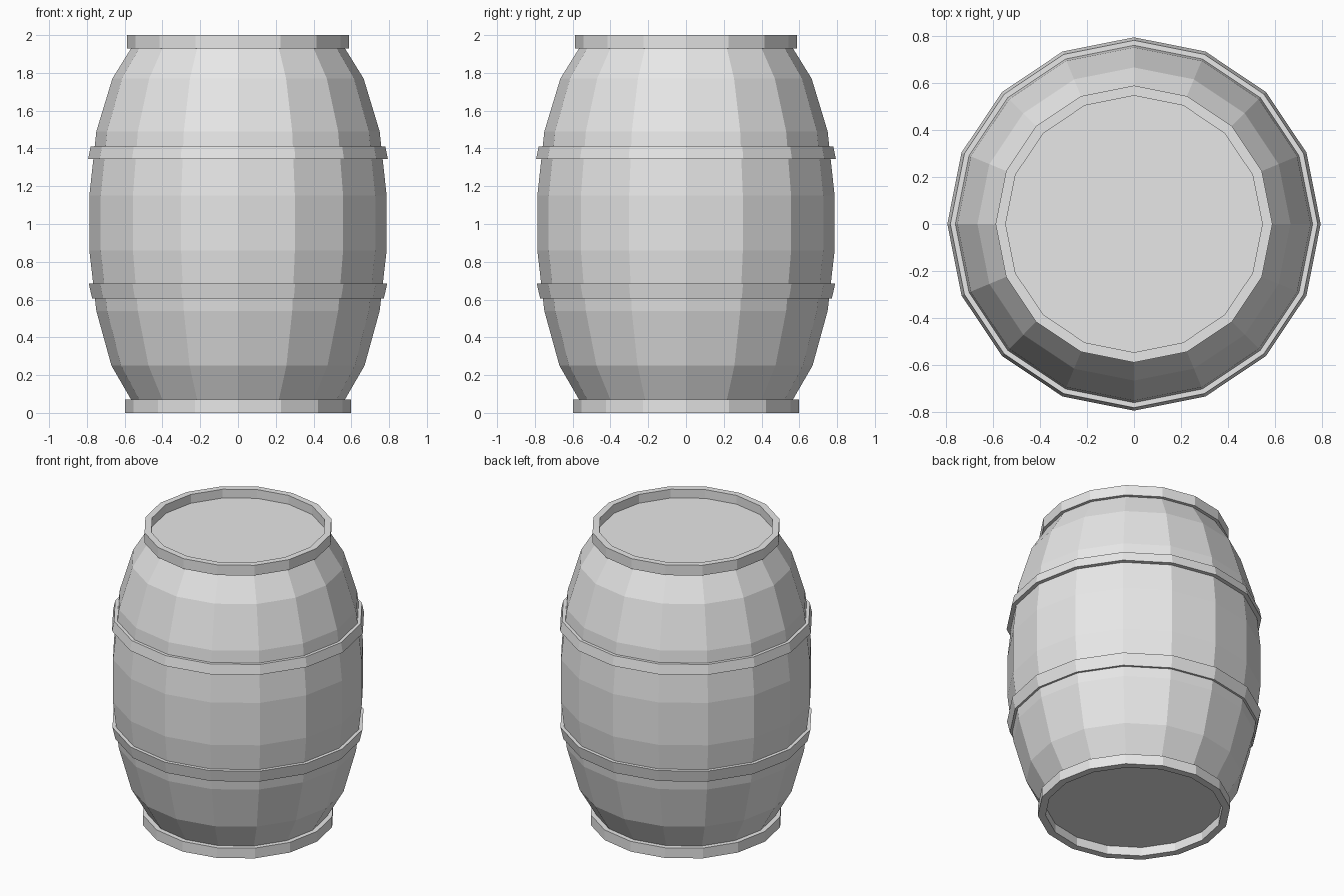
import bpy, bmesh, math

SIDES = 16

cube = bpy.data.objects.get("Cube")
if cube:
    bpy.data.objects.remove(cube, do_unlink=True)

grey = bpy.data.materials.new("light grey")
grey.use_nodes = True
grey.diffuse_color = (0.8, 0.8, 0.8, 1)
grey.node_tree.nodes["Principled BSDF"].inputs["Base Color"].default_value = (0.8, 0.8, 0.8, 1)


def lathe(name, profile, closed):
    """Turn (radius, z) points round z; closed makes a ring, otherwise the ends are capped."""
    bm = bmesh.new()
    rings = []
    for r, z in profile:
        angles = [2 * math.pi * i / SIDES for i in range(SIDES)]
        rings.append([bm.verts.new((r * math.cos(a), r * math.sin(a), z)) for a in angles])
    pairs = list(zip(rings, rings[1:]))
    if closed:
        pairs.append((rings[-1], rings[0]))
    else:
        bm.faces.new(rings[0])
        bm.faces.new(rings[-1])
    for low, high in pairs:
        for i in range(SIDES):
            j = (i + 1) % SIDES
            bm.faces.new((low[i], low[j], high[j], high[i]))
    bmesh.ops.recalc_face_normals(bm, faces=bm.faces)
    mesh = bpy.data.meshes.new(name)
    bm.to_mesh(mesh)
    bm.free()
    mesh.materials.append(grey)
    obj = bpy.data.objects.new(name, mesh)
    bpy.context.collection.objects.link(obj)
    return obj


def hoop(name, inner, z_low, r_low, z_high, r_high):
    return lathe(name, [(inner, z_low), (r_low, z_low), (r_high, z_high), (inner, z_high)], True)


# Bulging body, with flat ends sunk inside the end rims
lathe("barrel_body", [(0.56, 0.06), (0.67, 0.25), (0.75, 0.54), (0.787, 0.86),
                      (0.787, 1.15), (0.75, 1.49), (0.665, 1.77), (0.56, 1.94)], False)

# Upright rims at both ends
hoop("bottom_rim", 0.55, 0.0, 0.598, 0.07, 0.598)
hoop("top_rim", 0.545, 1.93, 0.588, 2.0, 0.588)

# Slanted hoops round the belly
hoop("lower_hoop", 0.74, 0.605, 0.772, 0.685, 0.79)
hoop("upper_hoop", 0.74, 1.345, 0.793, 1.41, 0.78)
